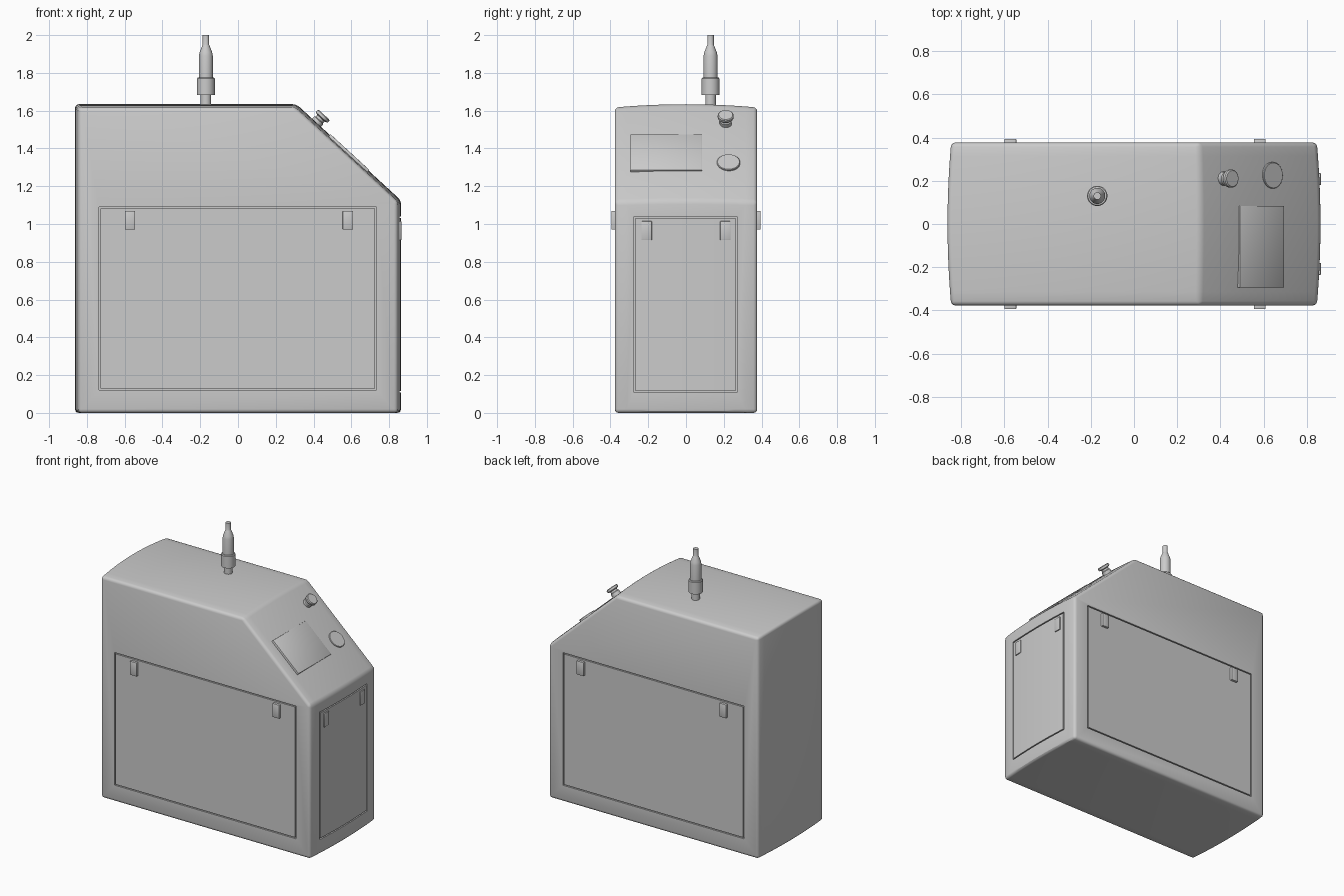
import bpy, bmesh, math
from mathutils import Matrix, Vector

if "Cube" in bpy.data.objects:
    bpy.data.objects.remove(bpy.data.objects["Cube"])

HALF_Y, BULGE = 0.377, 0.017


def finish(name, bm, bevel=0, segs=2, angle=30):
    bmesh.ops.recalc_face_normals(bm, faces=bm.faces)
    mesh = bpy.data.meshes.new(name)
    bm.to_mesh(mesh)
    bm.free()
    ob = bpy.data.objects.new(name, mesh)
    bpy.context.collection.objects.link(ob)
    bpy.ops.object.select_all(action='DESELECT')
    ob.select_set(True)
    bpy.context.view_layer.objects.active = ob
    if bevel:
        m = ob.modifiers.new("bevel", 'BEVEL')
        m.width, m.segments, m.limit_method = bevel, segs, 'ANGLE'
        m.angle_limit = math.radians(25)
        bpy.ops.object.modifier_apply(modifier=m.name)
    bpy.ops.object.shade_smooth_by_angle(angle=math.radians(angle))
    return ob


def box(name, size, matrix, bevel=0.003):
    bm = bmesh.new()
    bmesh.ops.create_cube(bm, size=1, matrix=Matrix.Diagonal((*size, 1)))
    bm.transform(matrix)
    return finish(name, bm, bevel)


def lathe(name, profile, matrix, segs=32):
    bm = bmesh.new()
    rings = [[bm.verts.new((r * math.cos(2 * math.pi * i / segs),
                            r * math.sin(2 * math.pi * i / segs), z))
              for i in range(segs)] for r, z in profile]
    for a, b in zip(rings, rings[1:]):
        for i in range(segs):
            j = (i + 1) % segs
            bm.faces.new((a[i], a[j], b[j], b[i]))
    bm.faces.new(rings[0])
    bm.faces.new(rings[-1])
    bm.transform(matrix)
    return finish(name, bm)


def add_ring(bm, place, u0, u1, v0, v1, w0, w1, gap=0.008):
    """Rectangular frame used to cut a door gap."""
    loops = []
    for g, w in ((0, w0), (0, w1), (gap, w1), (gap, w0)):
        corners = ((u0 + g, v0 + g), (u1 - g, v0 + g), (u1 - g, v1 - g), (u0 + g, v1 - g))
        loops.append([bm.verts.new(place(u, v, w)) for u, v in corners])
    for k in range(4):
        a, b = loops[k], loops[(k + 1) % 4]
        for i in range(4):
            j = (i + 1) % 4
            bm.faces.new((a[i], a[j], b[j], b[i]))


# Housing: side profile lofted across y, crowned at the top and both ends
profile = [(-0.846, 0, -1, 0), (0.846, 0, 1, 0), (0.846, 1.118, 1, 0.4),
           (0.303, 1.617, 0.4, 1), (-0.846, 1.617, -1, 1)]
bm = bmesh.new()
sections = []
for k in range(13):
    t = -1 + k / 6
    b = BULGE * (1 - t * t)
    sections.append([bm.verts.new((x + dx * b, t * HALF_Y, z + dz * b))
                     for x, z, dx, dz in profile])
for a, b in zip(sections, sections[1:]):
    for i in range(5):
        j = (i + 1) % 5
        bm.faces.new((a[i], a[j], b[j], b[i]))
bm.faces.new(sections[0])
bm.faces.new(sections[-1])
housing = finish("housing", bm, 0.02, 3)

# Door gaps on front, back and right end
bm = bmesh.new()
for s in (-1, 1):
    add_ring(bm, lambda u, v, w: (u, s * w, v), -0.735, 0.732, 0.12, 1.09, HALF_Y - 0.012, 0.42)
add_ring(bm, lambda u, v, w: (w, u, v), -0.275, 0.27, 0.108, 1.04, 0.843, 0.9)
cutter = finish("door_gap_cutter", bm)
cutter.hide_render = True
bpy.context.view_layer.objects.active = housing
cut = housing.modifiers.new("door_gaps", 'BOOLEAN')
cut.object, cut.operation, cut.solver = cutter, 'DIFFERENCE', 'EXACT'
bpy.ops.object.modifier_apply(modifier=cut.name)
bpy.data.objects.remove(cutter)

# Door latches
for side, s in (("front", -1), ("back", 1)):
    for x in (-0.572, 0.582):
        box(side + "_latch", (0.055, 0.034, 0.1), Matrix.Translation((x, s * 0.377, 1.02)))
for y in (-0.208, 0.208):
    box("end_latch", (0.034, 0.055, 0.1), Matrix.Translation((0.848, y, 0.965)))

# Local frame on the sloped control face: x = across, y = up the slope, z = outward
up = Vector((-0.543, 0, 0.499)).normalized()
out = Vector((0.499, 0, 0.543)).normalized()


def slope(x, y, h):
    z = 1.617 - (x - 0.303) * 0.499 / 0.543
    p = Vector((x, y, z)) + out * h
    m = Matrix((Vector((0, 1, 0)), up, out)).transposed().to_4x4()
    return Matrix.Translation(p) @ m


# Control face parts
box("screen", (0.378, 0.28, 0.03), slope(0.578, -0.105, 0.007), 0.002)
lathe("round_button", [(0.061, -0.01), (0.061, 0.017), (0.058, 0.02)], slope(0.632, 0.225, 0))
lathe("stop_knob", [(0.032, 0), (0.032, 0.034), (0.026, 0.038), (0.026, 0.05), (0.042, 0.056),
                    (0.042, 0.07), (0.037, 0.075)], slope(0.405, 0.21, 0))

# Signal mast on the roof
lathe("mast", [(0.028, 1.6), (0.028, 1.682), (0.047, 1.684), (0.047, 1.77), (0.043, 1.775),
               (0.037, 1.776), (0.037, 1.89), (0.033, 1.91), (0.019, 1.945), (0.017, 1.95),
               (0.017, 2.0)], Matrix.Translation((-0.17, 0.13, 0)))
